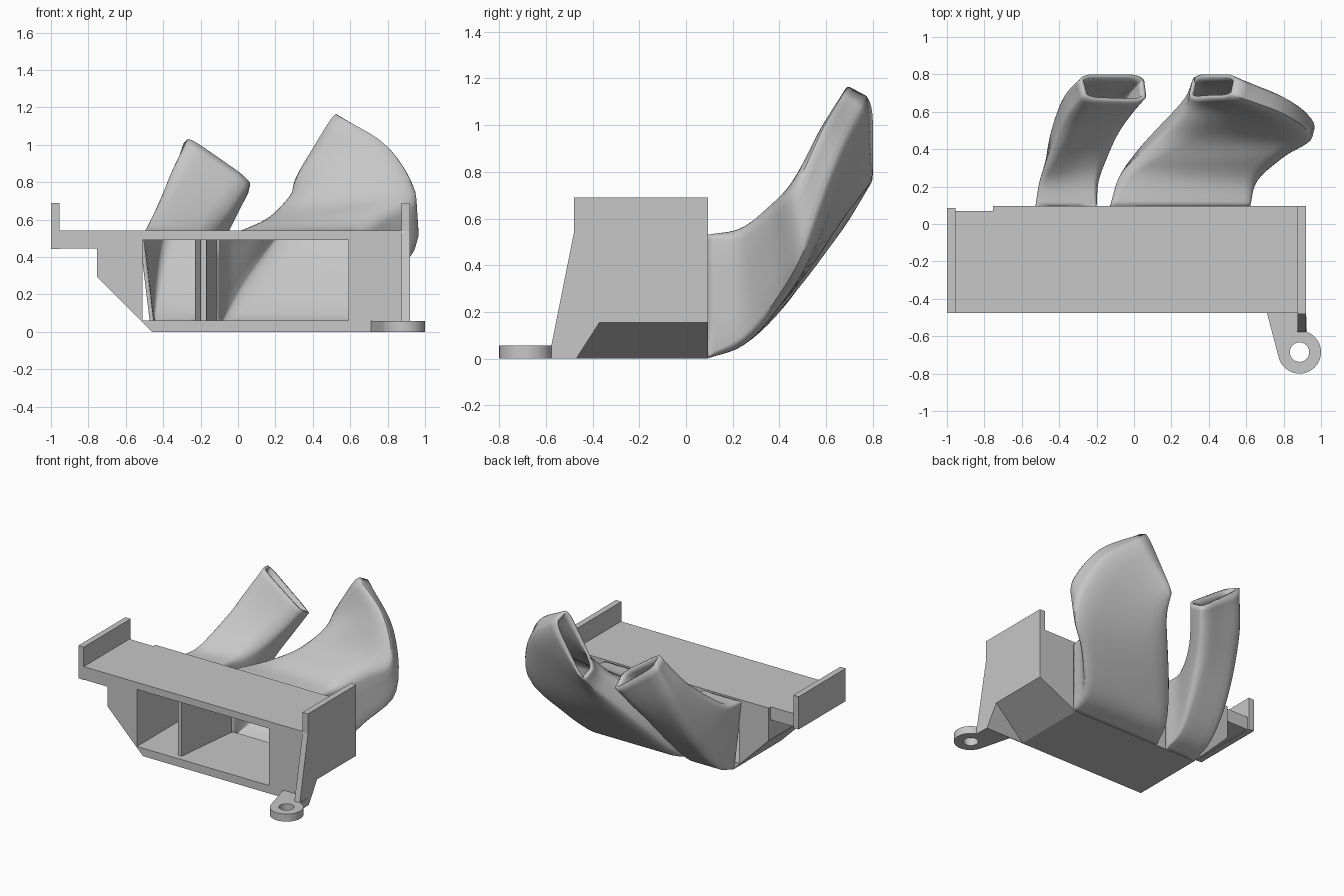
import bpy, bmesh, math
from mathutils import Vector

cube = bpy.data.objects.get("Cube")
if cube:
    bpy.data.objects.remove(cube, do_unlink=True)

SHADE = (0.57, 0.57, 0.57, 1)
grey = bpy.data.materials.new("plain_grey")
grey.use_nodes = True
grey.diffuse_color = SHADE
grey.node_tree.nodes["Principled BSDF"].inputs["Base Color"].default_value = SHADE


def finish(name, bm):
    bmesh.ops.recalc_face_normals(bm, faces=bm.faces)
    mesh = bpy.data.meshes.new(name)
    bm.to_mesh(mesh)
    bm.free()
    mesh.materials.append(grey)
    obj = bpy.data.objects.new(name, mesh)
    bpy.context.collection.objects.link(obj)
    return obj


def prism(name, profile, axis, start, end):
    """Extrude a 2D profile along one axis."""
    def place(p, d):
        point = list(p)
        point.insert(axis, d)
        return point
    bm = bmesh.new()
    face = bm.faces.new([bm.verts.new(place(p, start)) for p in profile])
    shift = Vector(place((0, 0), end - start))
    new = bmesh.ops.extrude_face_region(bm, geom=[face])["geom"]
    bmesh.ops.translate(bm, vec=shift, verts=[v for v in new if isinstance(v, bmesh.types.BMVert)])
    return finish(name, bm)


def box(name, x, y, z):
    rect = [(x[0], z[0]), (x[1], z[0]), (x[1], z[1]), (x[0], z[1])]
    return prism(name, rect, 1, y[0], y[1])


def cut(obj, *cutters):
    for cutter in cutters:
        mod = obj.modifiers.new("cut", "BOOLEAN")
        mod.operation = "DIFFERENCE"
        mod.solver = "EXACT"
        mod.object = cutter
        cutter.hide_render = True
        cutter.hide_viewport = True


def spline(points, t):
    """Catmull-Rom position at t in 0..1."""
    p = [Vector(q) for q in points]
    p = [2 * p[0] - p[1]] + p + [2 * p[-1] - p[-2]]
    s = t * (len(points) - 1)
    i = min(int(s), len(points) - 2)
    f = s - i
    a, b, c, d = p[i:i + 4]
    return 0.5 * (2 * b + (c - a) * f + (2 * a - 5 * b + 4 * c - d) * f * f
                  + (3 * b - a - 3 * c + d) * f ** 3)


def rounded_square(r, steps=5):
    """Rounded unit square with a few points along each side."""
    pts = []
    for k, (cx, cy) in enumerate([(1 - r, 1 - r), (r, 1 - r), (r, r), (1 - r, r)]):
        for j in range(steps + 1):
            a = math.pi / 2 * (k + j / steps)
            pts.append(Vector((cx + r * math.cos(a), cy + r * math.sin(a))))
    full = []
    for i, p in enumerate(pts):
        full.append(p)
        if i % (steps + 1) == steps:
            q = pts[(i + 1) % len(pts)]
            full += [p.lerp(q, m / 4) for m in (1, 2, 3)]
    return full


def duct(name, low_a, low_b, high_a, high_b, rings=26):
    """Hollow loft guided by four corner paths."""
    bm = bmesh.new()
    loops = []
    for i in range(rings):
        t = i / (rings - 1)
        a, b, c, d = (spline(path, t) for path in (low_a, low_b, high_a, high_b))
        ring = [a.lerp(b, p.x).lerp(c.lerp(d, p.x), p.y)
                for p in rounded_square(0.03 + 0.21 * min(1, t * 1.5))]
        loops.append([bm.verts.new(v) for v in ring])
    n = len(loops[0])
    for r0, r1 in zip(loops, loops[1:]):
        for j in range(n):
            k = (j + 1) % n
            bm.faces.new((r0[j], r0[k], r1[k], r1[j]))
    obj = finish(name, bm)
    bpy.ops.object.select_all(action="DESELECT")
    obj.select_set(True)
    bpy.context.view_layer.objects.active = obj
    bpy.ops.object.shade_smooth_by_angle(angle=math.radians(40))
    wall = obj.modifiers.new("wall", "SOLIDIFY")
    wall.thickness = 0.022
    wall.offset = -1
    return obj


FRONT, BACK = -0.475, 0.095

# Housing: one front opening that splits around a wedge-shaped divider
housing = prism("housing", [(-0.46, 0), (0.9, 0), (0.9, 0.543), (-0.755, 0.543),
                            (-0.755, 0.295)], 1, FRONT, BACK)
opening = box("opening_cutter", (-0.51, 0.59), (-0.6, -0.43), (0.06, 0.49))
left_channel = prism("left_channel_cutter", [(-0.51, -0.44), (-0.2, -0.44), (-0.235, 0.2),
                                             (-0.51, 0.2)], 2, 0.06, 0.49)
right_channel = prism("right_channel_cutter", [(-0.17, -0.44), (0.59, -0.44), (0.59, 0.2),
                                               (-0.1, 0.2)], 2, 0.06, 0.49)

# Sloped underside cutter at the lug end
bm = bmesh.new()
for x, z in ((0.56, -0.02), (1.0, -0.02), (1.0, 0.194)):
    for y in (-0.47 + 0.645 * z, 0.2):
        bm.verts.new((x, y, z))
bmesh.ops.convex_hull(bm, input=bm.verts)
underside = finish("underside_cutter", bm)
cut(housing, opening, left_channel, right_channel, underside)

# End plates and overhanging shelf
end_plate = prism("end_plate", [(-0.588, 0), (BACK, 0), (BACK, 0.69), (-0.48, 0.69),
                                (-0.48, 0.54)], 0, 0.875, 0.92)
cut(end_plate, underside)
box("shelf", (-0.99, -0.75), (FRONT, 0.07), (0.445, 0.543))
box("end_tab", (-1.0, -0.955), (FRONT, 0.085), (0.443, 0.69))

# Mounting lug with a bolt hole
cx, cy, radius = 0.885, -0.685, 0.115
outline = [(0.92, -0.472), (0.71, -0.472)]
outline += [(cx + radius * math.cos(a), cy + radius * math.sin(a))
            for a in (math.radians(195 + 235 * i / 32) for i in range(33))]
lug = prism("mounting_lug", outline, 2, 0, 0.057)
hole = prism("bolt_hole_cutter", [(cx + 0.052 * math.cos(a), cy + 0.052 * math.sin(a))
                                  for a in (math.tau * i / 32 for i in range(32))], 2, -0.1, 0.2)
cut(lug, hole)

# Curved air ducts
duct("small_duct",
     [(-.465, .09, 0), (-.47, .25, .06), (-.46, .42, .22), (-.43, .58, .46), (-.38, .71, .72), (-.3, .8, 1)],
     [(-.2, .09, 0), (-.19, .25, .06), (-.14, .42, .23), (-.08, .58, .42), (-.02, .7, .57), (.05, .8, .72)],
     [(-.53, .09, .53), (-.51, .22, .55), (-.47, .33, .64), (-.41, .46, .77), (-.35, .56, .89), (-.26, .66, 1.04)],
     [(-.2, .09, .53), (-.19, .22, .53), (-.15, .33, .55), (-.09, .45, .61), (-.01, .56, .7), (.07, .65, .81)])
duct("large_duct",
     [(-.13, .09, 0), (-.08, .25, .06), (.02, .4, .22), (.15, .56, .41), (.27, .7, .59), (.32, .8, .72)],
     [(.62, .09, 0), (.66, .25, .06), (.8, .4, .22), (.97, .53, .44), (.86, .67, .83), (.55, .8, 1.11)],
     [(-.13, .09, .53), (-.08, .25, .53), (0, .34, .56), (.15, .46, .64), (.27, .58, .75), (.29, .67, .8)],
     [(.62, .09, .53), (.66, .23, .56), (.8, .35, .66), (.95, .45, .78), (.8, .57, 1.02), (.52, .67, 1.18)])
